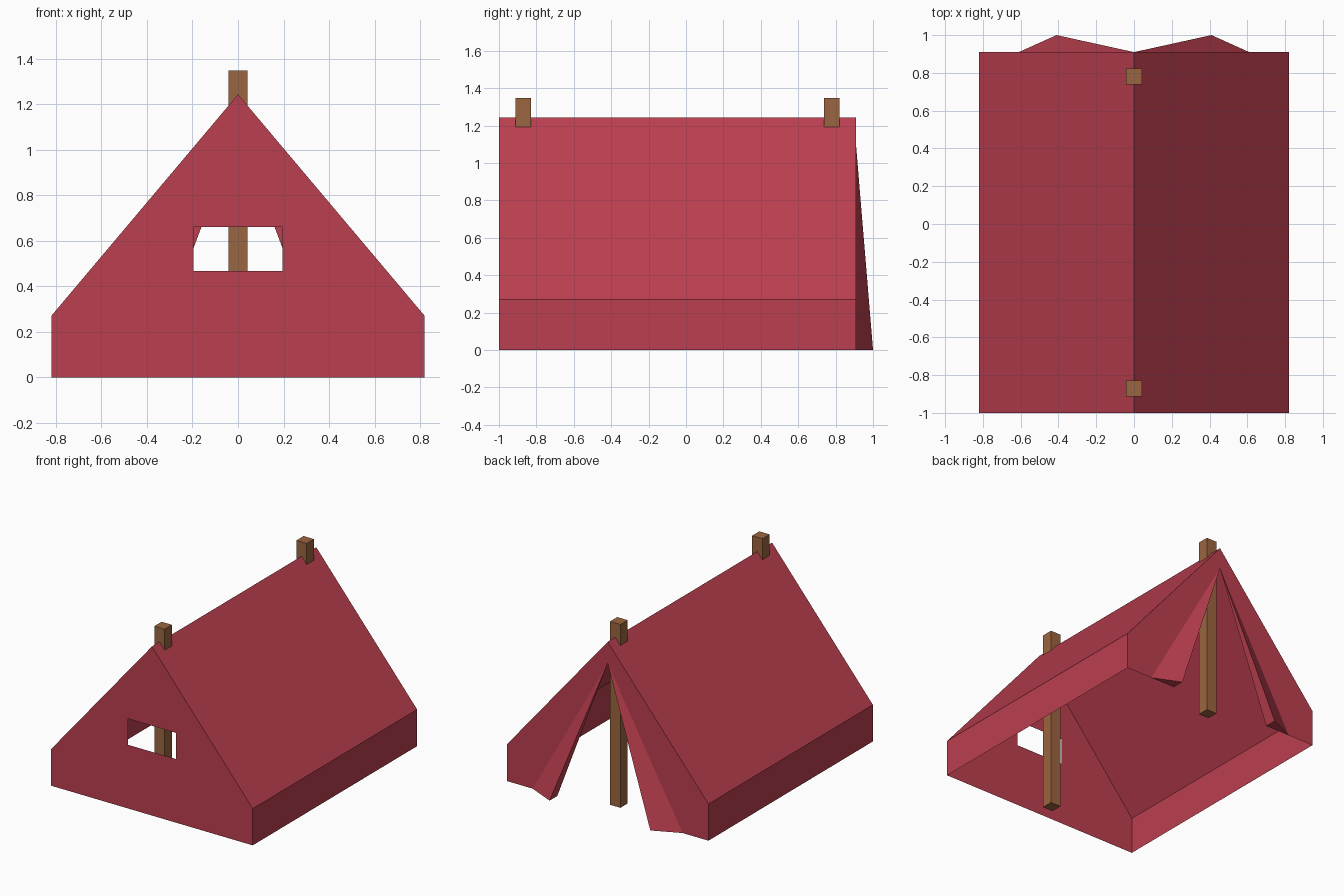
import bpy, bmesh

if "Cube" in bpy.data.objects:
    bpy.data.objects.remove(bpy.data.objects["Cube"])

W, EAVE, RIDGE = 0.82, 0.27, 1.243      # half width, wall height, ridge height
FRONT, BACK = -1.0, 0.91
APEX = (0, BACK, 1.085)                 # top of the door opening


def material(name, color):
    m = bpy.data.materials.new(name)
    m.diffuse_color = (*color, 1)
    m.use_nodes = True
    m.node_tree.nodes["Principled BSDF"].inputs["Base Color"].default_value = m.diffuse_color
    return m


red = material("red_canvas", (0.50, 0.05, 0.08))
wood = material("wood", (0.33, 0.13, 0.05))


def mirrored(name, polys, mat):
    """Build the right half from polygons, then mirror it across x."""
    bm = bmesh.new()
    for poly in polys:
        bm.faces.new([bm.verts.new(p) for p in poly])
    half = bm.verts[:] + bm.edges[:] + bm.faces[:]
    copy = bmesh.ops.duplicate(bm, geom=half)["geom"]
    flipped = [g for g in copy if isinstance(g, bmesh.types.BMFace)]
    for v in (g for g in copy if isinstance(g, bmesh.types.BMVert)):
        v.co.x *= -1
    bmesh.ops.reverse_faces(bm, faces=flipped)
    bmesh.ops.remove_doubles(bm, verts=bm.verts[:], dist=1e-4)
    me = bpy.data.meshes.new(name)
    bm.to_mesh(me)
    bm.free()
    me.materials.append(mat)
    ob = bpy.data.objects.new(name, me)
    bpy.context.collection.objects.link(ob)
    return ob


def at_y(y, pts):
    return [(x, y, z) for x, z in pts]


# Roof slopes and low side walls
profile = [(W, 0), (W, EAVE), (0, RIDGE)]
sides = []
for (x0, z0), (x1, z1) in zip(profile, profile[1:]):
    sides.append([(x0, FRONT, z0), (x0, BACK, z0), (x1, BACK, z1), (x1, FRONT, z1)])
mirrored("canvas_roof_and_walls", sides, red)

# Front panel with window hole
wx, wz0, wz1 = 0.195, 0.468, 0.66
front = [(0, 0), (W, 0), (W, EAVE), (0, RIDGE), (0, wz1), (wx, wz1), (wx, wz0), (0, wz0)]
mirrored("front_panel", [at_y(FRONT, front)], red)

# Back panel with triangular door opening
back = [(0, APEX[2]), (0, RIDGE), (W, EAVE), (W, 0), (0.41, 0)]
mirrored("back_panel", [at_y(BACK, back)], red)

# Folded-back door flaps
outer, tip, inner = (0.61, BACK, 0), (0.41, 1.0, 0), (0.41, BACK, 0)
mirrored("door_flaps", [[APEX, outer, tip], [APEX, tip, inner], [outer, inner, tip]], red)

# Tent poles
for name, y in (("front_pole", -0.87), ("back_pole", 0.78)):
    bpy.ops.mesh.primitive_cube_add(size=1, location=(0, y, 0.674))
    pole = bpy.context.object
    pole.name = name
    pole.scale = (0.084, 0.084, 1.348)
    pole.data.materials.append(wood)
